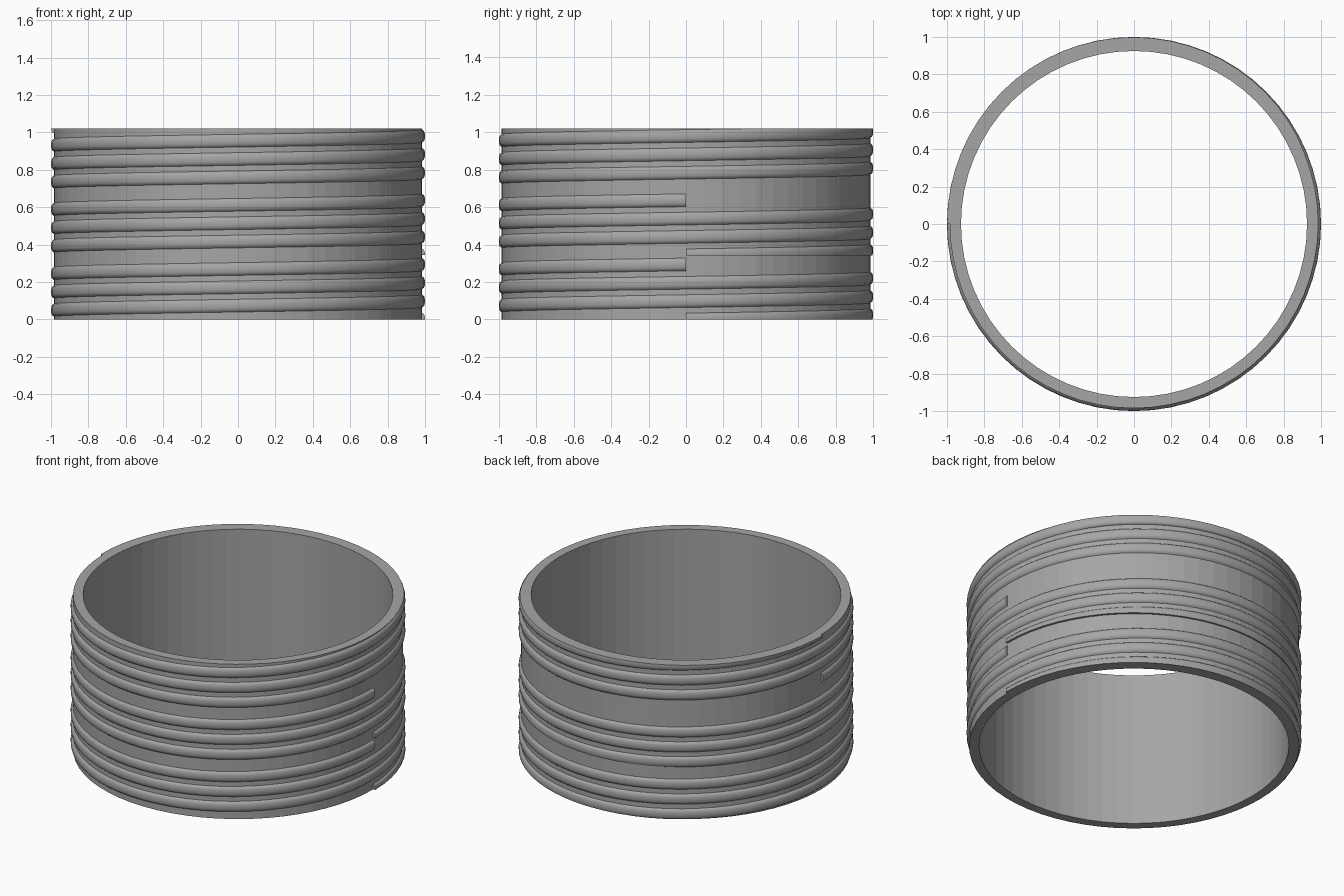
import bpy, bmesh, math

if "Cube" in bpy.data.objects:
    bpy.data.objects.remove(bpy.data.objects["Cube"])

SIDES = 64              # facets around the ring
R_OUT, R_IN, H = 0.985, 0.925, 1.02
PITCH = 0.098           # rise of a ridge per turn
SECTION = 0.343         # rise from one ridge group to the next
HALF, BULGE = 0.034, 0.015

grey = bpy.data.materials.new("plain grey")
grey.diffuse_color = (0.38, 0.38, 0.38, 1)
grey.use_nodes = True
grey.node_tree.nodes["Principled BSDF"].inputs["Base Color"].default_value = grey.diffuse_color


def finish(bm, name, angle):
    bmesh.ops.recalc_face_normals(bm, faces=bm.faces)
    mesh = bpy.data.meshes.new(name)
    bm.to_mesh(mesh)
    bm.free()
    mesh.materials.append(grey)
    ob = bpy.data.objects.new(name, mesh)
    bpy.context.collection.objects.link(ob)
    bpy.context.view_layer.objects.active = ob
    ob.select_set(True)
    bpy.ops.object.shade_smooth_by_angle(angle=math.radians(angle))
    ob.select_set(False)


def sweep(bm, sections, closed):
    """Skin a list of closed cross-sections."""
    rings = [[bm.verts.new(p) for p in s] for s in sections]
    pairs = list(zip(rings, rings[1:]))
    if closed:
        pairs.append((rings[-1], rings[0]))
    else:
        bm.faces.new(rings[0])
        bm.faces.new(rings[-1])
    for a, b in pairs:
        n = len(a)
        for i in range(n):
            j = (i + 1) % n
            bm.faces.new((a[i], a[j], b[j], b[i]))


def polar(r, a, z):
    return (r * math.cos(a), r * math.sin(a), z)


# Plain tube wall
bm = bmesh.new()
profile = [(R_IN, 0), (R_OUT, 0), (R_OUT, H), (R_IN, H)]
sweep(bm, [[polar(r, 2 * math.pi * k / SIDES, z) for r, z in profile]
           for k in range(SIDES)], True)
finish(bm, "ring_wall", 3)


# Rounded spiral ridge, trimmed flat at the floor and ceiling of its section
def ridge(name, z0, start, end, low, high, n=8):
    sections = []
    first, last = round(start * SIDES), round(end * SIDES)
    for k in range(first, last + 1):
        a = 2 * math.pi * k / SIDES
        c = z0 + PITCH * k / SIDES
        za, zb = max(c - HALF, low), min(c + HALF, high)
        pts = [polar(R_OUT - 0.012, a, za)]
        for i in range(n + 1):
            z = za + (zb - za) * i / n
            t = max(0, 1 - ((z - c) / HALF) ** 2)
            pts.append(polar(R_OUT + BULGE * math.sqrt(t), a, z))
        pts.append(polar(R_OUT - 0.012, a, zb))
        sections.append(pts)
    bm = bmesh.new()
    sweep(bm, sections, False)
    finish(bm, name, 40)


ridge("lower_ridge", 0.0, 0, 3, 0.0, H)
ridge("middle_ridge", SECTION, 0, 3, SECTION, H)
ridge("upper_ridge", 2 * SECTION, 0.5, 3.5, 2 * SECTION, H)
